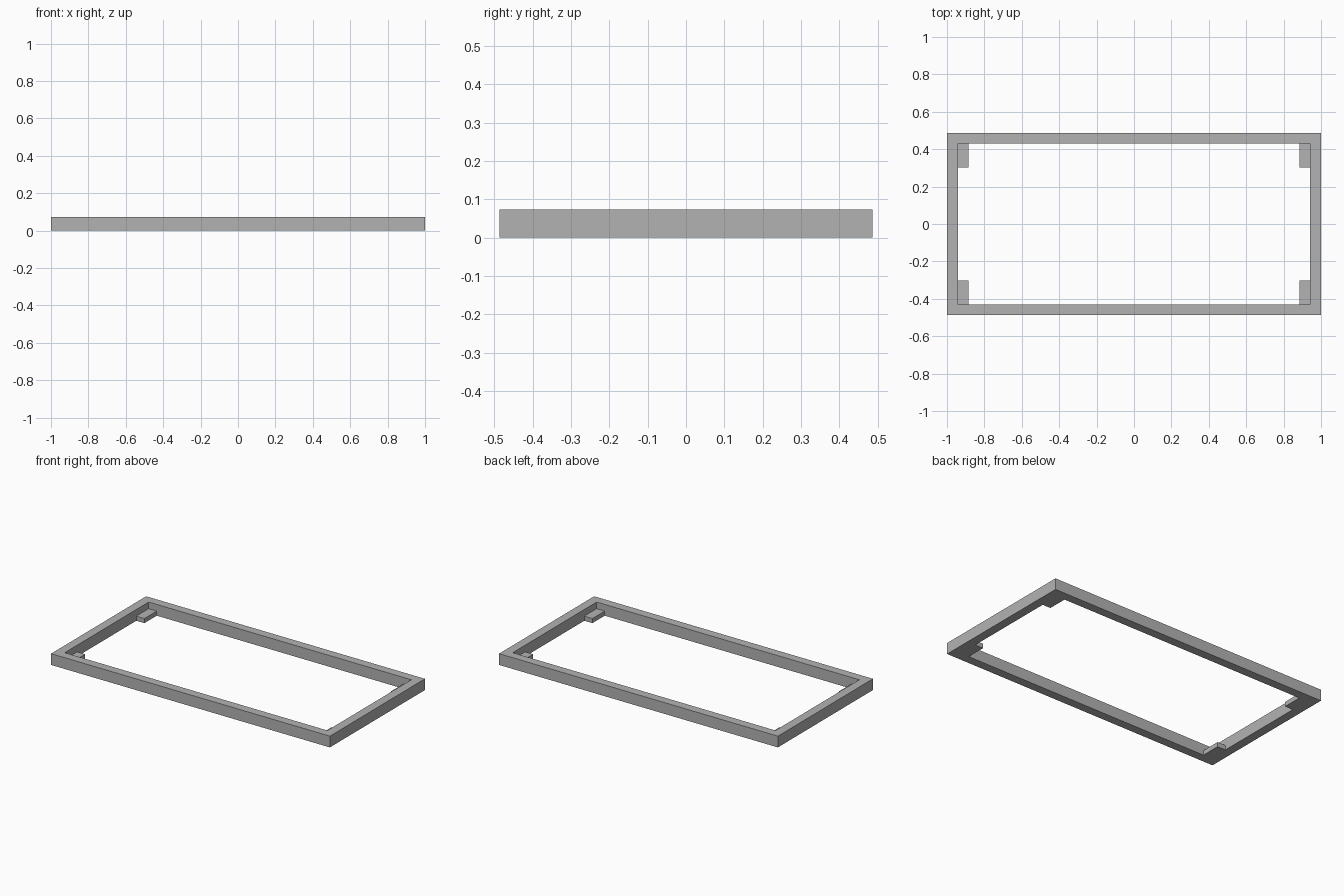
import bpy
import bmesh

cube = bpy.data.objects.get("Cube")
if cube:
    bpy.data.objects.remove(cube, do_unlink=True)

HALF_X, HALF_Y = 1.0, 0.487      # outer half size
IN_X, IN_Y = 0.942, 0.430        # opening half size
HEIGHT = 0.073
TAB_X, TAB_Y, TAB_H = 0.884, 0.303, 0.03

grey = bpy.data.materials.new("plain grey")
grey.use_nodes = True
color = (0.45, 0.45, 0.45, 1)
grey.diffuse_color = color
grey.node_tree.nodes["Principled BSDF"].inputs["Base Color"].default_value = color


def add_object(name, bm):
    bmesh.ops.recalc_face_normals(bm, faces=bm.faces)
    mesh = bpy.data.meshes.new(name)
    bm.to_mesh(mesh)
    bm.free()
    mesh.materials.append(grey)
    obj = bpy.data.objects.new(name, mesh)
    bpy.context.collection.objects.link(obj)


# Rectangular frame: a flat ring of four mitred faces, extruded upward
bm = bmesh.new()
corners = [(-1, -1), (1, -1), (1, 1), (-1, 1)]
outer = [bm.verts.new((sx * HALF_X, sy * HALF_Y, 0)) for sx, sy in corners]
inner = [bm.verts.new((sx * IN_X, sy * IN_Y, 0)) for sx, sy in corners]
for i in range(4):
    j = (i + 1) % 4
    bm.faces.new((outer[i], outer[j], inner[j], inner[i]))
ring = bmesh.ops.extrude_face_region(bm, geom=bm.faces[:], use_keep_orig=True)
top = [v for v in ring["geom"] if isinstance(v, bmesh.types.BMVert)]
bmesh.ops.translate(bm, verts=top, vec=(0, 0, HEIGHT))
add_object("frame", bm)

# Low support tabs inside the four corners
for sx, side in ((-1, "right"), (1, "left")):
    for sy, end in ((-1, "front"), (1, "back")):
        bm = bmesh.new()
        bmesh.ops.create_cube(bm, size=1)
        bmesh.ops.scale(bm, verts=bm.verts, vec=(IN_X - TAB_X, IN_Y - TAB_Y, TAB_H))
        bmesh.ops.translate(bm, verts=bm.verts, vec=(
            sx * (IN_X + TAB_X) / 2, sy * (IN_Y + TAB_Y) / 2, TAB_H / 2))
        add_object(f"corner_tab_{end}_{side}", bm)
